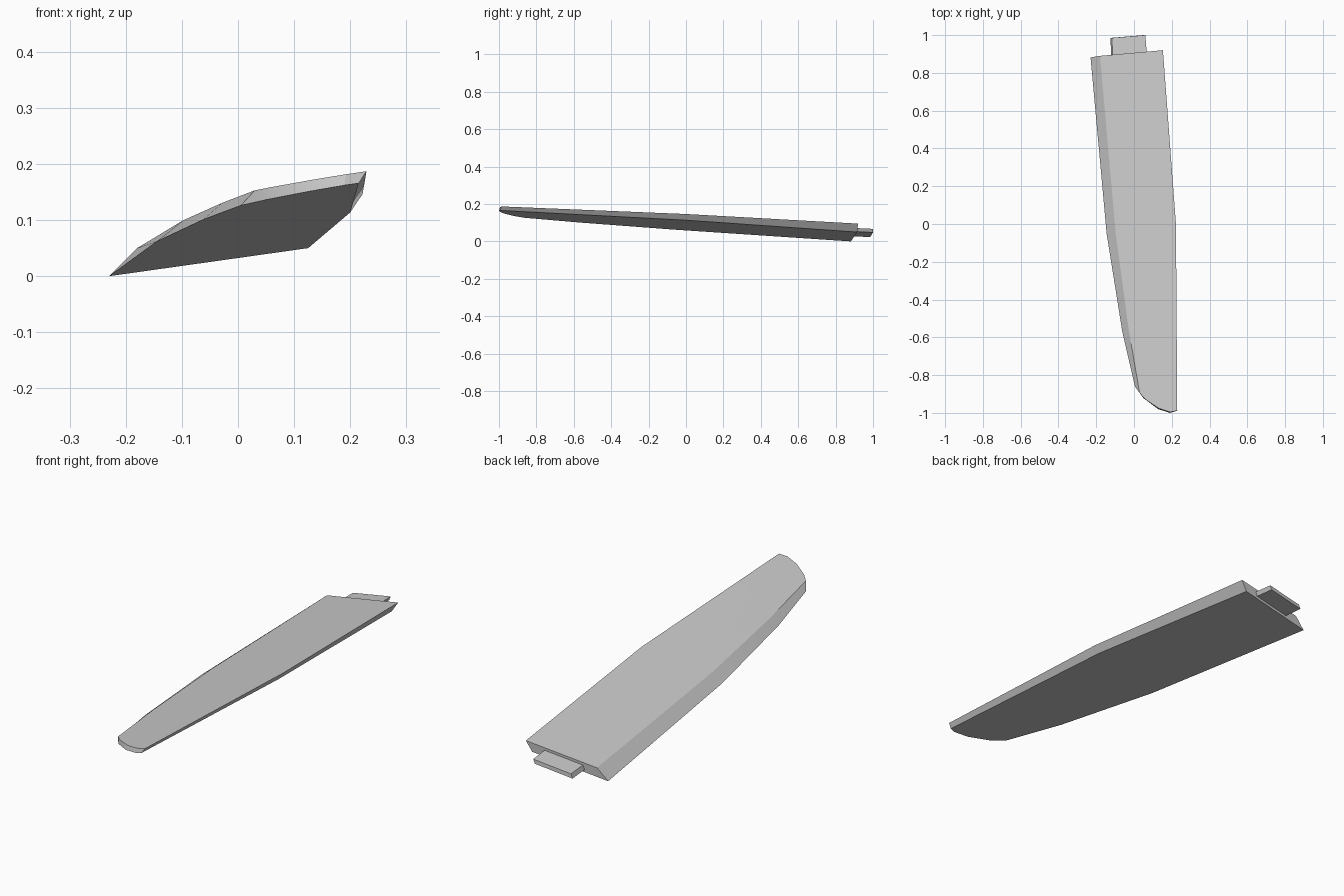
import bpy, bmesh

if "Cube" in bpy.data.objects:
    bpy.data.objects.remove(bpy.data.objects["Cube"])


def make_object(name, bm):
    bmesh.ops.recalc_face_normals(bm, faces=bm.faces[:])
    mesh = bpy.data.meshes.new(name)
    bm.to_mesh(mesh)
    bm.free()
    ob = bpy.data.objects.new(name, mesh)
    bpy.context.collection.objects.link(ob)
    return ob


def loft_outlines(bm, top, bottom):
    """Join two matching outlines with side walls; return both vertex loops."""
    t = [bm.verts.new(p) for p in top]
    b = [bm.verts.new(p) for p in bottom]
    n = len(t)
    for i in range(n):
        j = (i + 1) % n
        bm.faces.new((t[i], t[j], b[j], b[i]))
    return t, b


# Tilted planes of the outer half of the blade
def top_z(x, y):
    return 0.153 + 0.152 * (x - 0.03) - 0.04 * (y + 0.895)


def bottom_z(x, y):
    return 0.126 + 0.157 * (x - 0.005) - 0.05 * (y + 0.86)


# Outlines from mid-span on the left, round the tip, to mid-span on the right
top_tip = [(-0.097, -0.05), (-0.028, -0.56), (0.03, -0.895), (0.063, -0.93),
           (0.133, -0.976), (0.192, -0.995), (0.229, -0.988), (0.222, 0.0)]
bottom_tip = [(-0.145, -0.05), (-0.062, -0.57), (0.005, -0.86), (0.05, -0.922),
              (0.128, -0.98), (0.19, -1.0), (0.215, -0.993), (0.2, 0.0)]

top = ([(-0.18, 0.89, 0.05)] + [(x, y, top_z(x, y)) for x, y in top_tip]
       + [(0.153, 0.92, 0.095)])
bottom = ([(-0.23, 0.882, 0.0)] + [(x, y, bottom_z(x, y)) for x, y in bottom_tip]
          + [(0.125, 0.915, 0.05)])

# Blade: root half and tip half share the mid-span line
bm = bmesh.new()
for loop in loft_outlines(bm, top, bottom):
    bm.faces.new((loop[0], loop[1], loop[8], loop[9]))
    bm.faces.new(loop[1:9])
blade = make_object("blade", bm)
bpy.context.view_layer.objects.active = blade
blade.select_set(True)
bpy.ops.object.shade_smooth_by_angle(angle=0.5)

# Mounting tab at the root, with the same slanted sides
tab_top = [(-0.112, 0.88, 0.047), (0.068, 0.895, 0.072),
           (0.06, 1.0, 0.067), (-0.117, 0.985, 0.042)]
tab_bottom = [(x - 0.008, y, z - 0.019) for x, y, z in tab_top]
bm = bmesh.new()
for loop in loft_outlines(bm, tab_top, tab_bottom):
    bm.faces.new(loop)
make_object("root_tab", bm)
